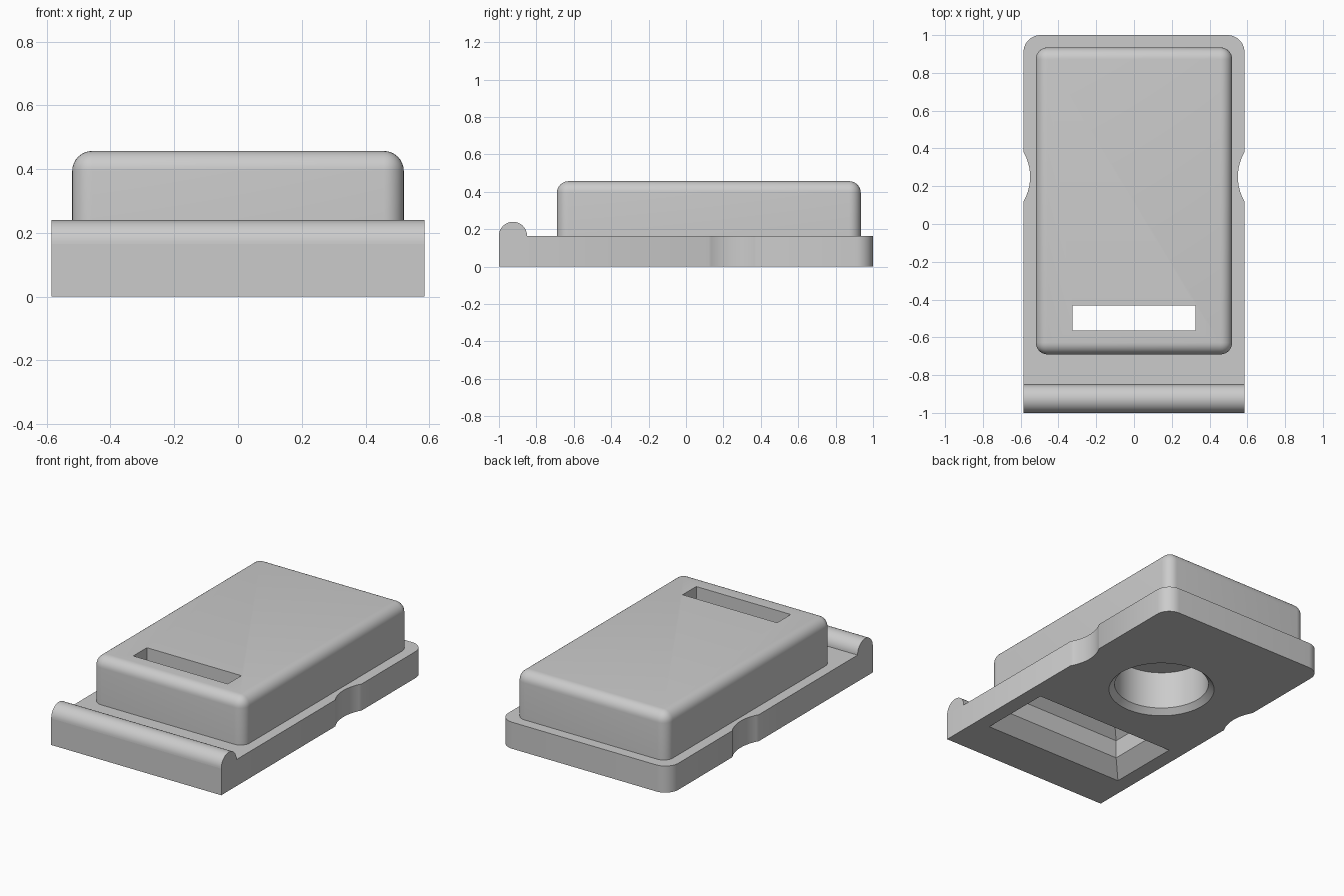
import bpy, bmesh, math
from mathutils import Matrix

if "Cube" in bpy.data.objects:
    bpy.data.objects.remove(bpy.data.objects["Cube"], do_unlink=True)

grey = bpy.data.materials.new("light_grey")
grey.use_nodes = True
COLOUR = (0.6, 0.6, 0.6, 1)
grey.diffuse_color = COLOUR
grey.node_tree.nodes["Principled BSDF"].inputs["Base Color"].default_value = COLOUR

HALF_W, BASE_H, TOP = 0.585, 0.165, 0.457


def finish(name, bm):
    bmesh.ops.recalc_face_normals(bm, faces=bm.faces)
    mesh = bpy.data.meshes.new(name)
    bm.to_mesh(mesh)
    bm.free()
    mesh.materials.append(grey)
    obj = bpy.data.objects.new(name, mesh)
    bpy.context.collection.objects.link(obj)
    return obj


def loft(name, rings):
    """Solid skinned through matching closed rings of points."""
    bm = bmesh.new()
    loops = [[bm.verts.new(p) for p in ring] for ring in rings]
    for low, high in zip(loops, loops[1:]):
        for i in range(len(low)):
            j = (i + 1) % len(low)
            bm.faces.new((low[i], low[j], high[j], high[i]))
    bm.faces.new(loops[0][::-1])
    bm.faces.new(loops[-1])
    return finish(name, bm)


def arc(cx, cy, r, start, end, n):
    angles = [math.radians(start + (end - start) * i / n) for i in range(n + 1)]
    return [(cx + r * math.cos(a), cy + r * math.sin(a)) for a in angles]


def circle(cy, r, z):
    return [(x, y, z) for x, y in arc(0, cy, r, 0, 360, 64)[:-1]]


def rectangle(cy, hx, hy, z):
    return [(sx * hx, cy + sy * hy, z)
            for sx, sy in ((-1, -1), (1, -1), (1, 1), (-1, 1))]


def select_only(obj):
    bpy.ops.object.select_all(action='DESELECT')
    obj.select_set(True)
    bpy.context.view_layer.objects.active = obj


def cut(obj, cutter):
    select_only(obj)
    mod = obj.modifiers.new("cut", 'BOOLEAN')
    mod.operation, mod.solver, mod.object = 'DIFFERENCE', 'EXACT', cutter
    bpy.ops.object.modifier_apply(modifier=mod.name)


# Base plate: square front, rounded back corners, a finger notch on each side
R, NOTCH_R, NOTCH_Y = 0.09, 0.26, 0.25
side = [(HALF_W, -1)]
side += arc(HALF_W - 0.035 + NOTCH_R, NOTCH_Y, NOTCH_R, 210, 150, 16)
side += arc(HALF_W - R, 1 - R, R, 0, 90, 10)
outline = side + [(-x, y) for x, y in reversed(side)]
base = loft("base_plate", [[(x, y, z) for x, y in outline] for z in (0, BASE_H)])

# Raised body with rounded top and vertical edges
bm = bmesh.new()
bmesh.ops.create_cube(bm, size=1, matrix=Matrix.Translation((0, 0.122, (BASE_H + TOP) / 2))
                      @ Matrix.Diagonal((1.04, 1.625, TOP - BASE_H, 1)))
edges = [e for e in bm.edges if max(v.co.z for v in e.verts) > BASE_H + 0.1]
bmesh.ops.bevel(bm, geom=edges, offset=0.063, segments=8, profile=0.5, affect='EDGES')
body = finish("raised_body", bm)

# Half-round ridge along the front edge
ridge_line = arc(-0.925, BASE_H, 0.075, 0, 180, 24)
ridge = loft("front_ridge", [[(x, y, z) for y, z in ridge_line]
                             for x in (-HALF_W, HALF_W)])

# Stepped funnel from underneath up to the top slot
SLOT_Y, SLOT_X, SLOT_HY = -0.498, 0.325, 0.067
steps = ((0.175, -0.01), (0.08, 0.085), (0.08, 0.2), (0, 0.28), (0, 0.6))
funnel = loft("funnel_cutter", [rectangle(SLOT_Y, SLOT_X + g, SLOT_HY + g, z)
                                for g, z in steps])

# Chamfered round recess underneath
recess = loft("recess_cutter", [circle(NOTCH_Y, r, z) for r, z in
                                ((0.317, -0.01), (0.274, 0.033), (0.274, 0.27))])

for part in (base, body):
    for cutter in (funnel, recess):
        cut(part, cutter)
for cutter in (funnel, recess):
    bpy.data.objects.remove(cutter, do_unlink=True)

for part in (base, body, ridge):
    select_only(part)
    bpy.ops.object.shade_smooth_by_angle(angle=math.radians(30))
